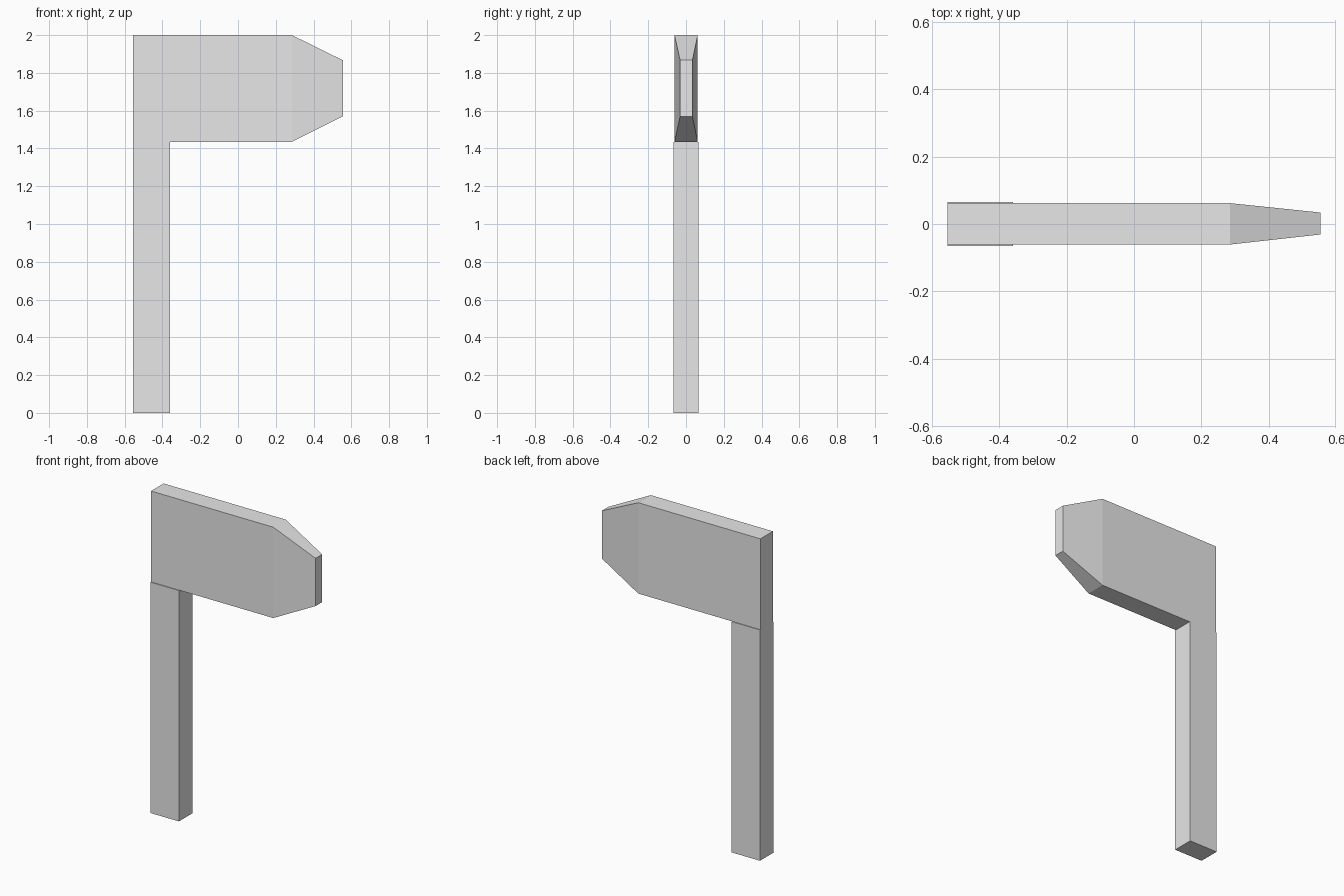
import bpy
import bmesh

cube = bpy.data.objects.get("Cube")
if cube:
    bpy.data.objects.remove(cube, do_unlink=True)

# Single plain grey material
grey = bpy.data.materials.new("light grey")
grey.use_nodes = True
colour = (0.8, 0.8, 0.8, 1.0)
grey.diffuse_color = colour
grey.node_tree.nodes["Principled BSDF"].inputs["Base Color"].default_value = colour


def loft_along_x(name, sections):
    """Join rectangular sections (x, y_min, y_max, z_min, z_max) and cap the ends."""
    bm = bmesh.new()
    rings = []
    for x, y0, y1, z0, z1 in sections:
        corners = ((y0, z0), (y1, z0), (y1, z1), (y0, z1))
        rings.append([bm.verts.new((x, y, z)) for y, z in corners])
    for a, b in zip(rings, rings[1:]):
        for i in range(4):
            j = (i + 1) % 4
            bm.faces.new((a[i], a[j], b[j], b[i]))
    bm.faces.new(rings[0])
    bm.faces.new(rings[-1])
    bmesh.ops.recalc_face_normals(bm, faces=bm.faces)
    mesh = bpy.data.meshes.new(name)
    bm.to_mesh(mesh)
    bm.free()
    mesh.materials.append(grey)
    obj = bpy.data.objects.new(name, mesh)
    bpy.context.collection.objects.link(obj)
    return obj


# Upright post
loft_along_x("post", [
    (-0.555, -0.066, 0.066, 0.0, 1.435),
    (-0.36, -0.066, 0.066, 0.0, 1.435),
])

# Board with a tapered tip
loft_along_x("sign_board", [
    (-0.555, -0.061, 0.062, 1.435, 2.0),
    (0.285, -0.061, 0.062, 1.435, 2.0),
    (0.555, -0.031, 0.034, 1.57, 1.867),
])
